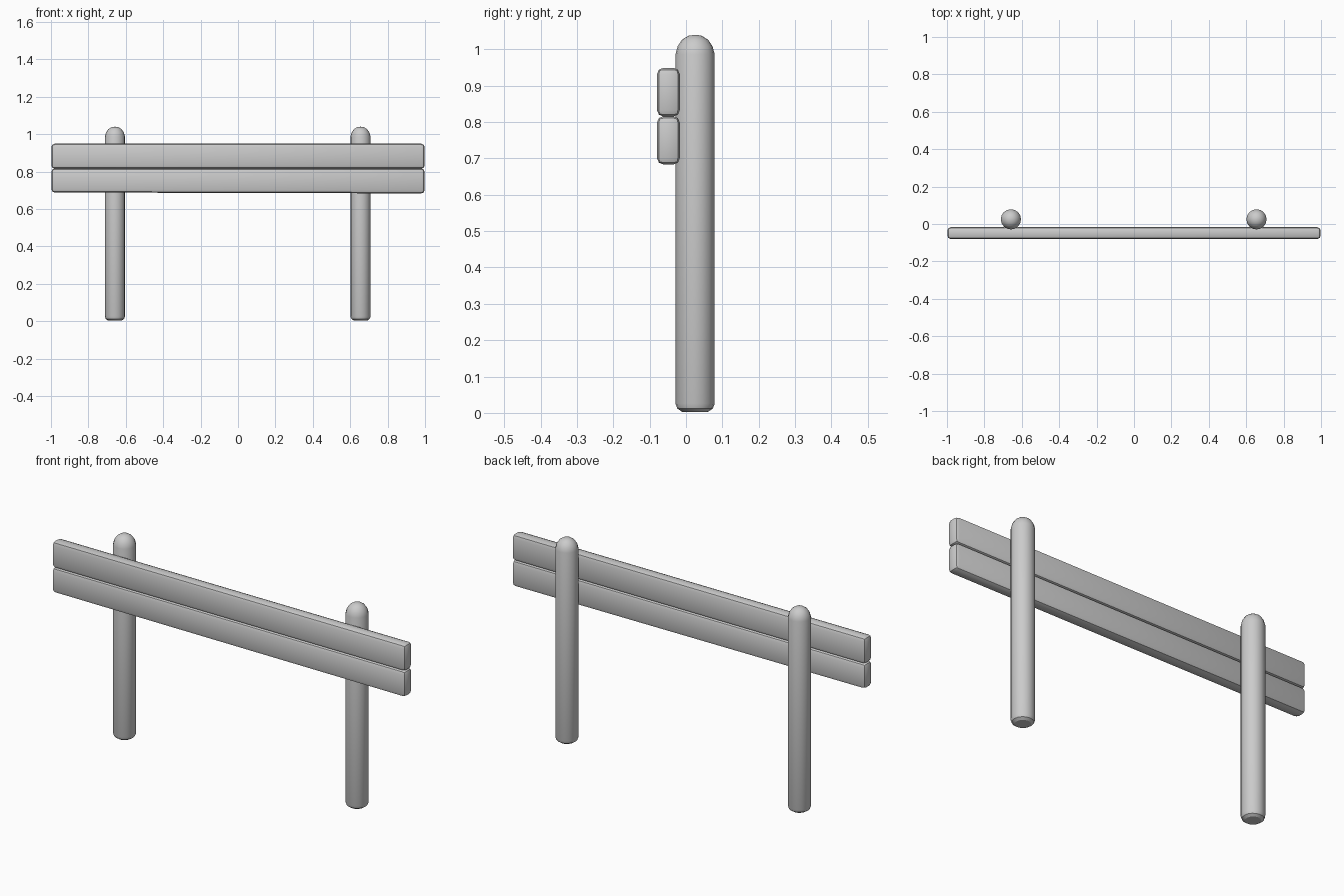
import bpy, bmesh, math

if "Cube" in bpy.data.objects:
    bpy.data.objects.remove(bpy.data.objects["Cube"])


def finish(name, bm, angle):
    bmesh.ops.recalc_face_normals(bm, faces=bm.faces)
    mesh = bpy.data.meshes.new(name)
    bm.to_mesh(mesh)
    bm.free()
    obj = bpy.data.objects.new(name, mesh)
    bpy.context.collection.objects.link(obj)
    bpy.ops.object.select_all(action='DESELECT')
    obj.select_set(True)
    bpy.context.view_layer.objects.active = obj
    bpy.ops.object.shade_smooth_by_angle(angle=math.radians(angle))
    return obj


# Round post with a softened foot and a domed top
def post(name, x, y=0.025, sides=16):
    profile = [(0, 0.003), (0.036, 0.003), (0.049, 0.012), (0.054, 0.026),
               (0.054, 0.986), (0.048, 1.008), (0.036, 1.026), (0.019, 1.037), (0, 1.040)]
    bm = bmesh.new()
    verts = [bm.verts.new((r, 0, z)) for r, z in profile]
    edges = [bm.edges.new(pair) for pair in zip(verts, verts[1:])]
    bmesh.ops.spin(bm, geom=verts + edges, axis=(0, 0, 1), cent=(0, 0, 0),
                   angle=math.tau, steps=sides, use_duplicate=False)
    bmesh.ops.remove_doubles(bm, verts=bm.verts, dist=0.0005)
    bmesh.ops.translate(bm, verts=bm.verts, vec=(x, y, 0))
    return finish(name, bm, 35)


# Long plank with rounded edges, drooping slightly at its right end
def plank(name, z_low, z_high, droop):
    bm = bmesh.new()
    bmesh.ops.create_cube(bm, size=1)
    bmesh.ops.scale(bm, verts=bm.verts, vec=(1.996, 0.063, z_high - z_low))
    bmesh.ops.translate(bm, verts=bm.verts, vec=(0, -0.0485, (z_low + z_high) / 2))
    for v in bm.verts:
        if v.co.x > 0 and v.co.z < (z_low + z_high) / 2:
            v.co.z -= droop
    bmesh.ops.bevel(bm, geom=bm.edges[:], offset=0.018, segments=2,
                    profile=0.5, affect='EDGES')
    return finish(name, bm, 35)


post("left_post", -0.658)
post("right_post", 0.655)
plank("lower_plank", 0.688, 0.816, 0.005)
plank("upper_plank", 0.815, 0.949, 0.0)
